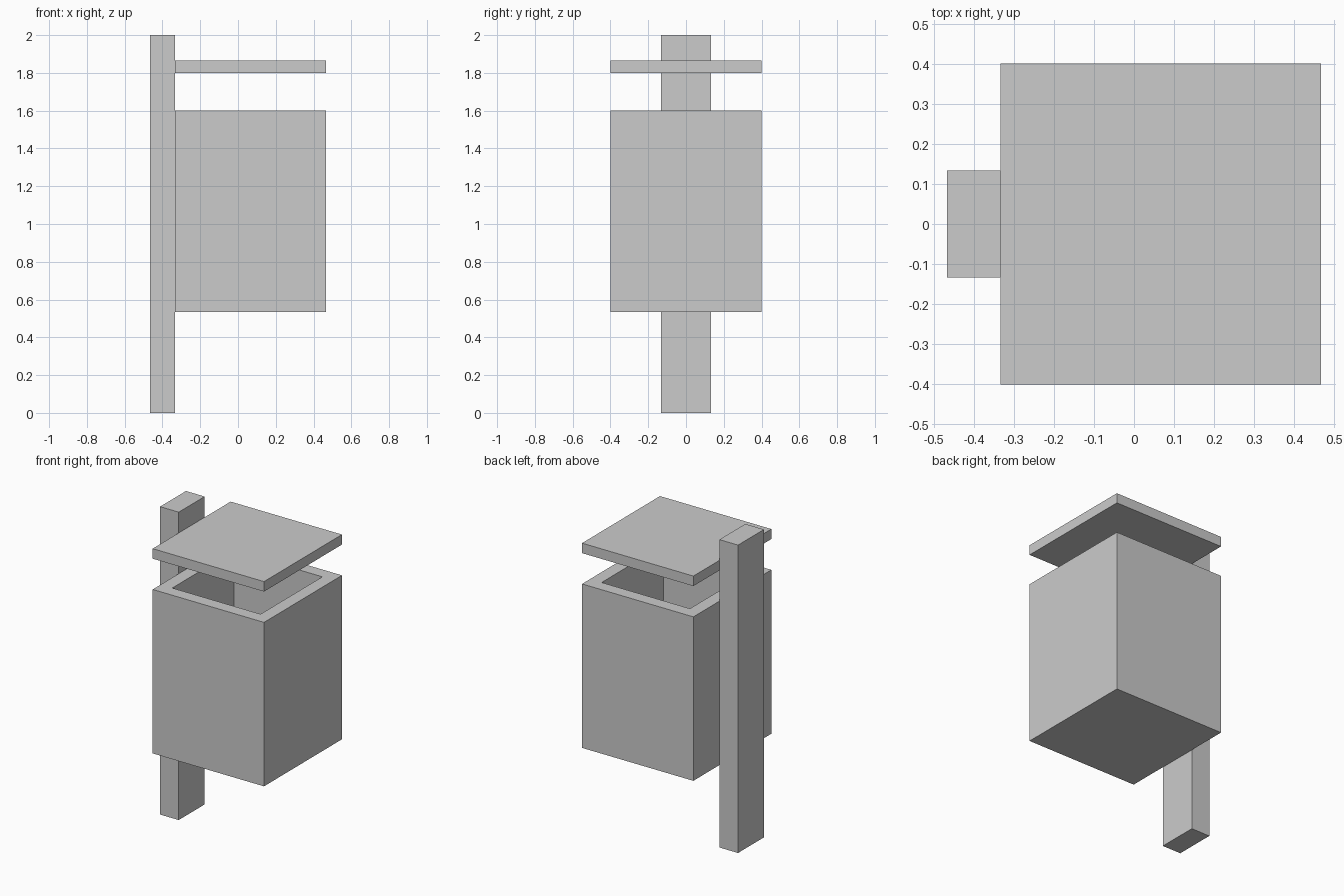
import bpy, bmesh

if "Cube" in bpy.data.objects:
    bpy.data.objects.remove(bpy.data.objects["Cube"])


def box(name, lo, hi):
    """Axis-aligned box between two corners."""
    bm = bmesh.new()
    bmesh.ops.create_cube(bm, size=1)
    for v in bm.verts:
        v.co = [(a + b) / 2 + c * (b - a) for a, b, c in zip(lo, hi, v.co)]
    mesh = bpy.data.meshes.new(name)
    bm.to_mesh(mesh)
    bm.free()
    obj = bpy.data.objects.new(name, mesh)
    bpy.context.collection.objects.link(obj)
    return obj


X0, X1, Y = -0.333, 0.467, 0.4   # footprint shared by bin and lid
WALL = 0.117

# Upright post at the left
box("post", (-0.467, -0.133, 0), (X0, 0.133, 2))

# Flat lid hovering above the bin, fixed to the post
box("lid", (X0, -Y, 1.8), (X1, Y, 1.865))

# Bin body, hollowed from its top face
body = box("bin", (X0, -Y, 0.535), (X1, Y, 1.6))
bm = bmesh.new()
bm.from_mesh(body.data)
bm.normal_update()
top = max(bm.faces, key=lambda f: f.calc_center_median().z)
bmesh.ops.inset_region(bm, faces=[top], thickness=WALL)
hole = bmesh.ops.extrude_discrete_faces(bm, faces=[top])["faces"]
bmesh.ops.translate(bm, verts=hole[0].verts, vec=(0, 0, -(1.6 - 0.535 - WALL)))
bmesh.ops.recalc_face_normals(bm, faces=bm.faces)
bm.to_mesh(body.data)
bm.free()
